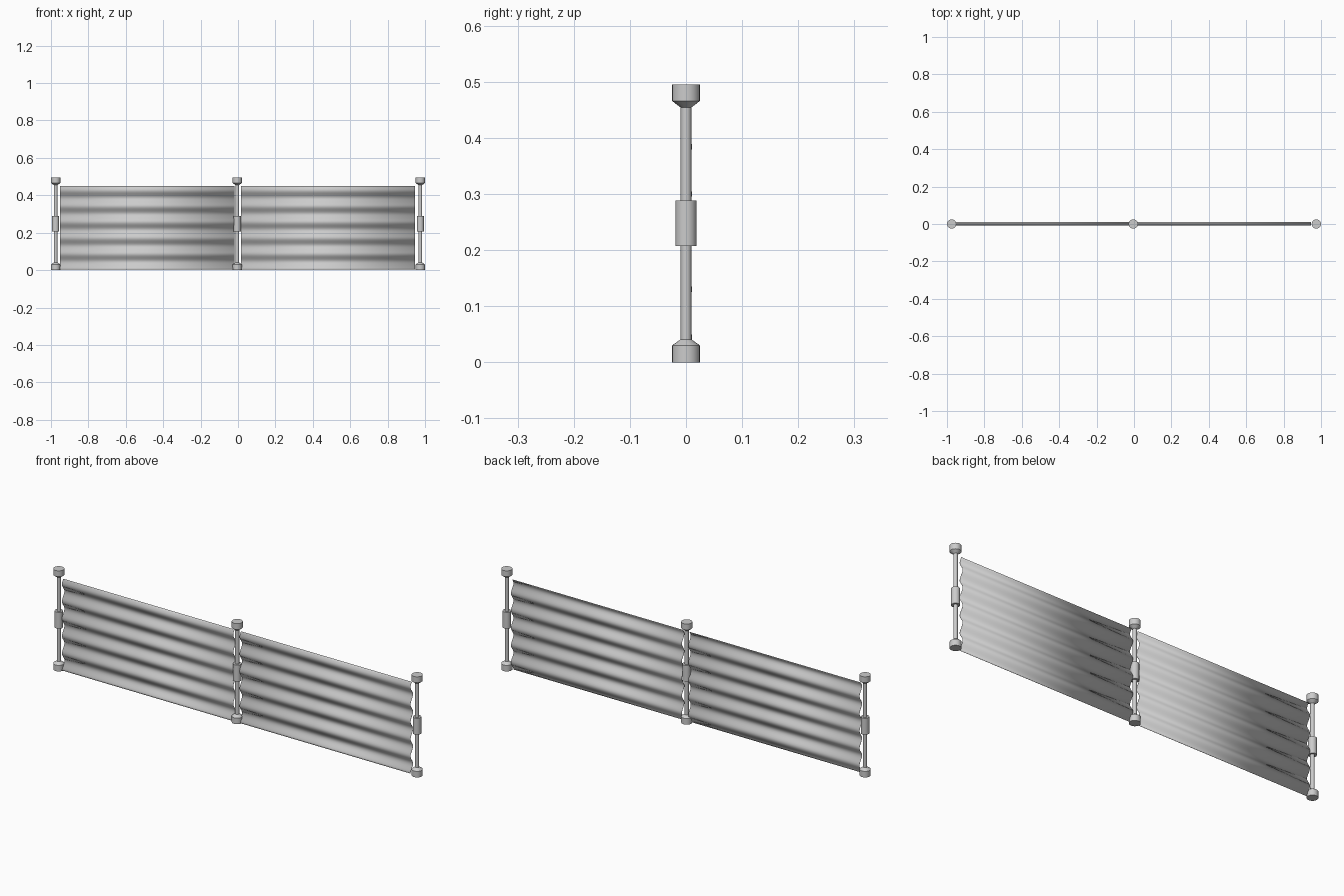
import bpy, bmesh, math

if "Cube" in bpy.data.objects:
    bpy.data.objects.remove(bpy.data.objects["Cube"])

SIDES = 20


def finish(name, bm):
    bmesh.ops.recalc_face_normals(bm, faces=bm.faces)
    mesh = bpy.data.meshes.new(name)
    bm.to_mesh(mesh)
    bm.free()
    obj = bpy.data.objects.new(name, mesh)
    bpy.context.collection.objects.link(obj)
    bpy.ops.object.select_all(action='DESELECT')
    obj.select_set(True)
    bpy.context.view_layer.objects.active = obj
    bpy.ops.object.shade_smooth_by_angle(angle=math.radians(35))
    return obj


def lathe(name, x, profile):
    """Closed solid of revolution from (radius, z) pairs."""
    bm = bmesh.new()
    rings = []
    for r, z in profile:
        rings.append([bm.verts.new((r * math.cos(2 * math.pi * i / SIDES),
                                    r * math.sin(2 * math.pi * i / SIDES), z))
                      for i in range(SIDES)])
    for a, b in zip(rings, rings[1:]):
        for i in range(SIDES):
            j = (i + 1) % SIDES
            bm.faces.new((a[i], a[j], b[j], b[i]))
    bm.faces.new(rings[0])
    bm.faces.new(rings[-1])
    obj = finish(name, bm)
    obj.location.x = x
    return obj


def corrugated_sheet(name, x0, x1, z0=0.003, z1=0.45, steps=64):
    """Wavy panel with ridges running along x."""
    bm = bmesh.new()
    rows = []
    for i in range(steps + 1):
        z = z0 + (z1 - z0) * i / steps
        y = 0.001 + 0.0095 * math.cos(2 * math.pi * (z - 0.045) / 0.085)
        rows.append([bm.verts.new((x, y, z)) for x in (x0, x1)])
    for a, b in zip(rows, rows[1:]):
        bm.faces.new((a[0], a[1], b[1], b[0]))
    obj = finish(name, bm)
    mod = obj.modifiers.new("thickness", 'SOLIDIFY')
    mod.thickness = 0.001
    mod.offset = 0
    return obj


# Posts: foot, shaft, middle sleeve and cap in one profile
post_profile = [(0.025, 0), (0.025, 0.03), (0.0095, 0.041),
                (0.0095, 0.207), (0.019, 0.207), (0.019, 0.288),
                (0.0095, 0.288), (0.0095, 0.454), (0.025, 0.466), (0.025, 0.495)]
for side, x in (("left", -0.975), ("middle", -0.004), ("right", 0.975)):
    lathe(side + "_post", x, post_profile)

# Corrugated panels between the posts
corrugated_sheet("left_panel", -0.952, -0.02)
corrugated_sheet("right_panel", 0.015, 0.945)
